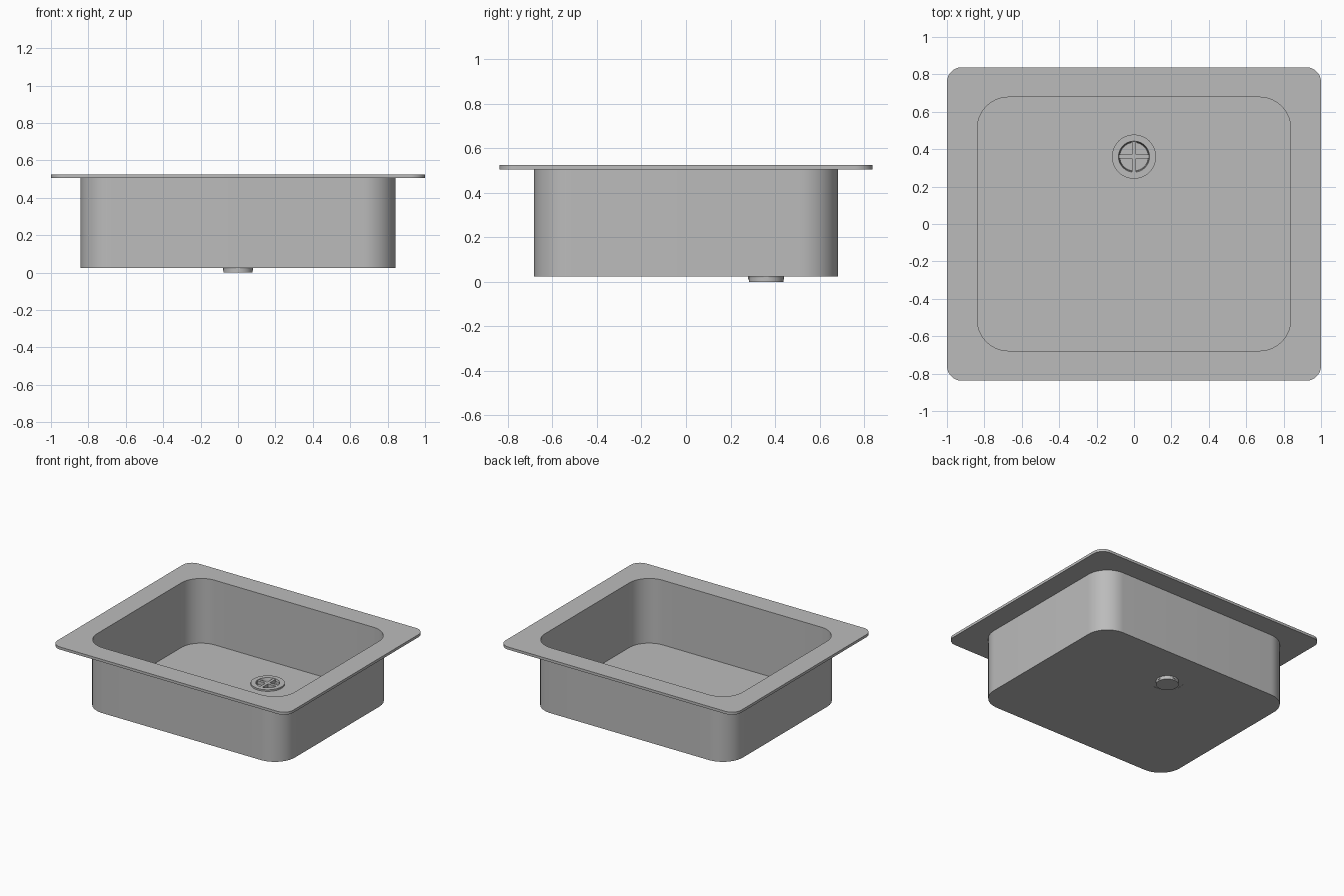
import bpy, bmesh
from math import sin, cos, pi, radians

cube = bpy.data.objects.get("Cube")
if cube:
    bpy.data.objects.remove(cube)

STEEL = (0.5, 0.5, 0.5, 1)
steel = bpy.data.materials.new("brushed_steel")
steel.use_nodes = True
steel.diffuse_color = STEEL
steel.node_tree.nodes["Principled BSDF"].inputs["Base Color"].default_value = STEEL

DRAIN_Y = 0.36
SEG = 16


def rounded_loop(hx, hy, r, z, cy=0.0):
    """Rounded rectangle outline; a circle when hx == hy == r."""
    pts = []
    for q, (sx, sy) in enumerate([(1, 1), (-1, 1), (-1, -1), (1, -1)]):
        for i in range(SEG + 1):
            a = (q + i / SEG) * pi / 2
            pts.append((sx * (hx - r) + r * cos(a), cy + sy * (hy - r) + r * sin(a), z))
    return pts


def circle(r, z):
    return rounded_loop(r, r, r, z, DRAIN_Y)


def finish(name, bm):
    bmesh.ops.remove_doubles(bm, verts=bm.verts, dist=1e-5)
    bmesh.ops.recalc_face_normals(bm, faces=bm.faces)
    mesh = bpy.data.meshes.new(name)
    bm.to_mesh(mesh)
    bm.free()
    mesh.materials.append(steel)
    obj = bpy.data.objects.new(name, mesh)
    bpy.context.collection.objects.link(obj)
    bpy.ops.object.select_all(action='DESELECT')
    obj.select_set(True)
    bpy.context.view_layer.objects.active = obj
    bpy.ops.object.shade_smooth_by_angle(angle=radians(30))
    return obj


def sweep(name, loops, closed):
    """Skin successive outlines, joining last to first or capping both ends."""
    bm = bmesh.new()
    rings = [[bm.verts.new(p) for p in loop] for loop in loops]
    pairs = list(zip(rings, rings[1:]))
    if closed:
        pairs.append((rings[-1], rings[0]))
    else:
        bm.faces.new(rings[0])
        bm.faces.new(rings[-1])
    for a, b in pairs:
        for i in range(len(a)):
            j = (i + 1) % len(a)
            bm.faces.new((a[i], a[j], b[j], b[i]))
    return finish(name, bm)


# Thin-walled basin with flat rim and a drain hole in the floor
sweep("sink_basin", [
    circle(0.117, 0.029),
    rounded_loop(0.838, 0.678, 0.168, 0.029),
    rounded_loop(0.838, 0.678, 0.168, 0.525),
    rounded_loop(1.0, 0.838, 0.08, 0.525),
    rounded_loop(1.0, 0.838, 0.08, 0.505),
    rounded_loop(0.842, 0.682, 0.172, 0.505),
    rounded_loop(0.842, 0.682, 0.172, 0.025),
    circle(0.117, 0.025),
], closed=True)

# Drain flange, recessed cup and outlet stub
sweep("drain_cup", [
    circle(0.078, 0.0),
    circle(0.078, 0.026),
    circle(0.118, 0.026),
    circle(0.118, 0.041),
    circle(0.083, 0.041),
    circle(0.076, 0.012),
], closed=False)

# Cross bars of the strainer
bars = bmesh.new()
for size in ((0.162, 0.022), (0.022, 0.162)):
    made = bmesh.ops.create_cube(bars, size=1)["verts"]
    bmesh.ops.scale(bars, vec=(*size, 0.028), verts=made)
    bmesh.ops.translate(bars, vec=(0, DRAIN_Y, 0.025), verts=made)
finish("strainer_cross", bars)
